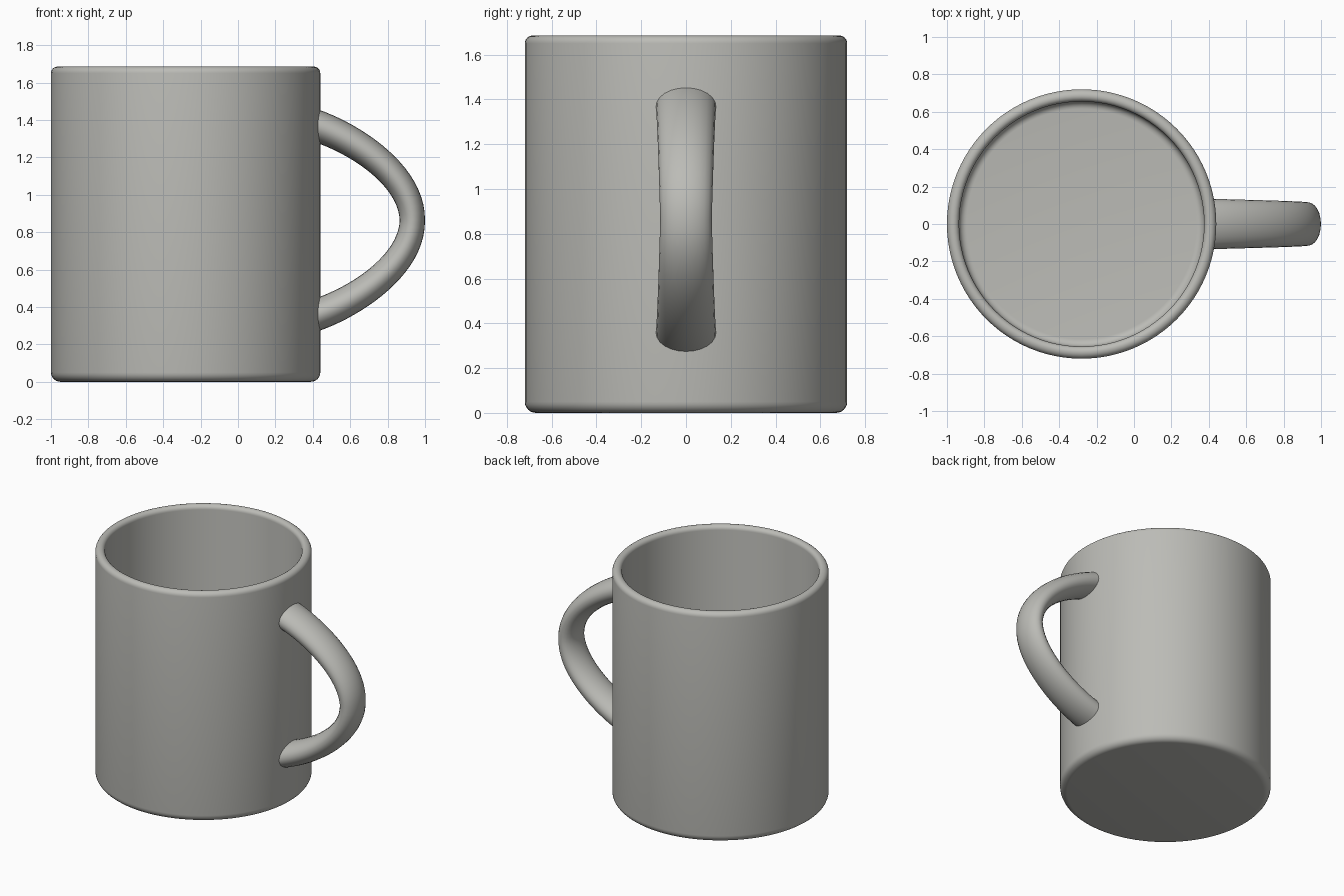
import bpy
import bmesh
from math import sin, cos, pi, radians
from mathutils import Vector

cube = bpy.data.objects.get("Cube")
if cube:
    bpy.data.objects.remove(cube, do_unlink=True)

# Glaze colour
glaze = bpy.data.materials.new("warm_grey_glaze")
colour = (0.50, 0.50, 0.47, 1)
glaze.diffuse_color = colour
glaze.use_nodes = True
glaze.node_tree.nodes["Principled BSDF"].inputs["Base Color"].default_value = colour


def finish(bm, name, x=0):
    bmesh.ops.remove_doubles(bm, verts=bm.verts, dist=1e-5)
    bmesh.ops.recalc_face_normals(bm, faces=bm.faces)
    mesh = bpy.data.meshes.new(name)
    bm.to_mesh(mesh)
    bm.free()
    mesh.materials.append(glaze)
    obj = bpy.data.objects.new(name, mesh)
    obj.location.x = x
    bpy.context.collection.objects.link(obj)
    bpy.ops.object.select_all(action='DESELECT')
    bpy.context.view_layer.objects.active = obj
    obj.select_set(True)
    bpy.ops.object.shade_smooth_by_angle(angle=radians(40))
    return obj


def arc(r, z, size, start, end, steps=6):
    """Rounded corner of a lathe profile, angles in degrees."""
    angles = [radians(start + (end - start) * i / steps) for i in range(steps + 1)]
    return [(r + size * cos(a), z + size * sin(a)) for a in angles]


# Cup: closed wall profile turned around the vertical axis
RADIUS, INNER, HEIGHT, FLOOR = 0.72, 0.655, 1.685, 0.07
profile = [(0, 0)]
profile += arc(RADIUS - 0.05, 0.05, 0.05, -90, 0)
profile += arc(RADIUS - 0.035, HEIGHT - 0.035, 0.035, 0, 90)
profile += arc(INNER + 0.03, HEIGHT - 0.03, 0.03, 90, 180)
profile += arc(INNER - 0.04, FLOOR + 0.04, 0.04, 0, -90)
profile += [(0, FLOOR)]

bm = bmesh.new()
verts = [bm.verts.new((r, 0, z)) for r, z in profile]
edges = [bm.edges.new(pair) for pair in zip(verts, verts[1:])]
bmesh.ops.spin(bm, geom=verts + edges, cent=(0, 0, 0), axis=(0, 0, 1),
               angle=2 * pi, steps=96)
finish(bm, "cup", x=-0.28)

# Handle: oval section swept along a mirrored bow, thicker at the ends
MIDDLE = 0.863
start, c1, c2, apex = [Vector((x, 0, z)) for x, z in
                       ((0.405, 1.373), (0.63, 1.30), (0.932, 1.10), (0.932, MIDDLE))]
STEPS, SIDES = 20, 24
path = []
for i in range(STEPS + 1):
    t = i / STEPS
    u = 1 - t
    point = u**3 * start + 3*u*u*t * c1 + 3*u*t*t * c2 + t**3 * apex
    tangent = u*u * (c1 - start) + 2*u*t * (c2 - c1) + t*t * (apex - c2)
    out = Vector((-tangent.z, 0, tangent.x)).normalized()
    path.append((point, out, 0.0675 + 0.0185 * u, 0.115 + 0.02 * u))
for point, out, thick, wide in reversed(path[:-1]):
    path.append((Vector((point.x, 0, 2 * MIDDLE - point.z)),
                 Vector((out.x, 0, -out.z)), thick, wide))

bm = bmesh.new()
rings = []
for point, out, thick, wide in path:
    rings.append([bm.verts.new(point + out * thick * cos(a) + Vector((0, wide * sin(a), 0)))
                  for a in (2 * pi * k / SIDES for k in range(SIDES))])
for a, b in zip(rings, rings[1:]):
    for k in range(SIDES):
        n = (k + 1) % SIDES
        bm.faces.new((a[k], a[n], b[n], b[k]))
bm.faces.new(rings[0])
bm.faces.new(rings[-1])
finish(bm, "handle")
